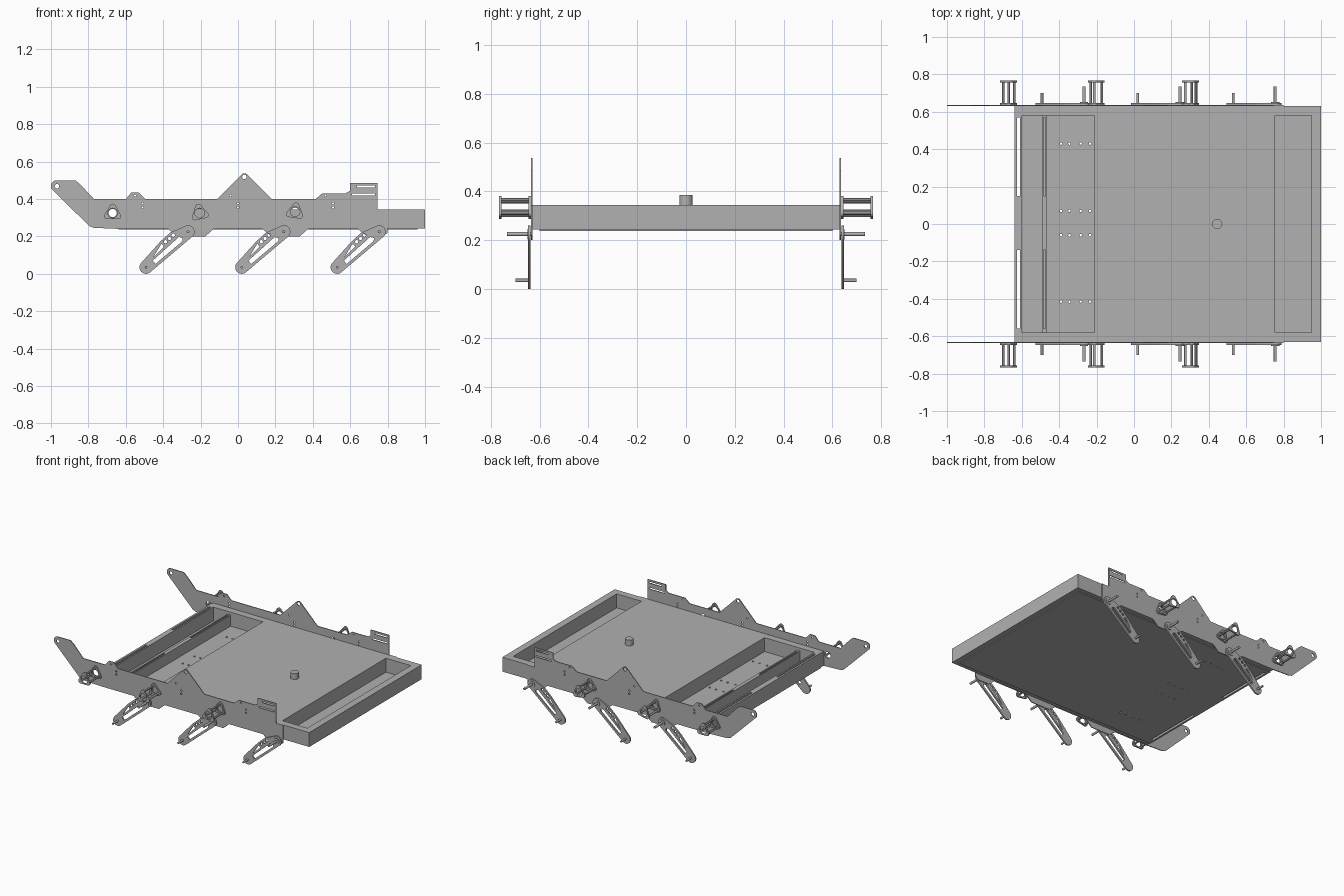
import bpy, bmesh, math
from mathutils import Matrix, Vector

cube = bpy.data.objects.get("Cube")
if cube:
    bpy.data.objects.remove(cube, do_unlink=True)

grey = bpy.data.materials.new("Plain grey metal")
grey.use_nodes = True
grey.diffuse_color = (0.44, 0.44, 0.44, 1)
grey.node_tree.nodes["Principled BSDF"].inputs["Base Color"].default_value = grey.diffuse_color
TO_XZ = Matrix.Rotation(math.pi / 2, 4, 'X')
parts = []


def add_object(name, mesh):
    mesh.materials.clear()
    mesh.materials.append(grey)
    ob = bpy.data.objects.new(name, mesh)
    bpy.context.collection.objects.link(ob)
    parts.append(ob)


def plate(name, loops, thick, matrix):
    """Flat sheet from an outline followed by its holes."""
    cu = bpy.data.curves.new(name + "_profile", 'CURVE')
    cu.dimensions, cu.fill_mode, cu.extrude = '2D', 'BOTH', thick / 2
    for loop in loops:
        sp = cu.splines.new('POLY')
        sp.points.add(len(loop) - 1)
        for p, (x, y) in zip(sp.points, loop):
            p.co = (x, y, 0, 1)
        sp.use_cyclic_u = True
    tmp = bpy.data.objects.new(name + "_profile", cu)
    bpy.context.collection.objects.link(tmp)
    dg = bpy.context.evaluated_depsgraph_get()
    mesh = bpy.data.meshes.new_from_object(tmp.evaluated_get(dg))
    bpy.data.objects.remove(tmp, do_unlink=True)
    mesh.transform(matrix)
    add_object(name, mesh)


def upright(name, loops, x, y, z, thick):
    plate(name, loops, thick, Matrix.Translation((x, y, z)) @ TO_XZ)


def level(name, loops, z0, z1):
    plate(name, loops, z1 - z0, Matrix.Translation((0, 0, (z0 + z1) / 2)))


def rod(name, start, end, r, sides=20):
    a, b = Vector(start), Vector(end)
    bm = bmesh.new()
    bmesh.ops.create_cone(bm, cap_ends=True, segments=sides, radius1=r, radius2=r, depth=(b - a).length)
    turn = (b - a).to_track_quat('Z', 'Y').to_matrix().to_4x4()
    bm.transform(Matrix.Translation((a + b) / 2) @ turn)
    mesh = bpy.data.meshes.new(name)
    bm.to_mesh(mesh)
    bm.free()
    add_object(name, mesh)


def arc(cx, cy, r, a0, a1, n=10):
    angles = [math.radians(a0 + (a1 - a0) * i / n) for i in range(n + 1)]
    return [(cx + r * math.cos(a), cy + r * math.sin(a)) for a in angles]


def circle(cx, cy, r, n=16):
    return arc(cx, cy, r, 0, 360 * (n - 1) / n, n - 1)


def rect(x0, x1, y0, y1):
    return [(x0, y0), (x1, y0), (x1, y1), (x0, y1)]


# Tray: walls and deck with two pockets, thin floor, long wall slots
slots = [rect(-.626, -.61, .15, .57), rect(-.626, -.61, -.56, -.14)]
pockets = [rect(-.6, -.21, -.58, .58), rect(.755, .95, -.58, .58)]
drain_holes = [circle(x, y, .007, 8) for x in (-.39, -.345, -.285, -.235)
               for y in (.43, .07, -.06, -.415)]
level("tray_walls_and_deck", [rect(-.64, 1, -.63, .63)] + pockets + slots, .243, .345)
level("tray_floor", [rect(-.64, .96, -.6, .6)] + slots + drain_holes, .237, .246)

# Slotted cross bar in the rear pocket
bar_slots = [rect(-.483, -.473, .15, .57), rect(-.483, -.473, -.56, -.14)]
level("cross_bar", [rect(-.49, -.464, -.58, .58)] + bar_slots, .246, .325)

# Deck post
rod("deck_post", (.445, 0, .34), (.445, 0, .386), .027, 32)

# Side plate profile
brackets = [(-.67, .325, 0), (-.205, .325, 12), (.305, .332, -8)]
side = (arc(-.97, .47, .03, 225, 90) +
        [(-.87, .5), (-.845, .48), (-.77, .4), (-.6, .4), (-.57, .435), (-.53, .435),
         (-.495, .4), (-.11, .4)] + arc(.034, .515, .022, 135, 45) +
        [(.18, .4), (.415, .4), (.45, .43), (.575, .43), (.6, .445), (.6, .485),
         (.745, .485), (.745, .345), (.8, .345), (.8, .22), (.775, .2), (.69, .2),
         (.64, .24), (.375, .24), (.33, .2), (.18, .2), (.13, .24), (-.13, .24),
         (-.175, .2), (-.32, .2), (-.375, .24), (-.63, .24), (-.77, .246), (-.795, .255)])
side_holes = [circle(.034, .518, .012), circle(-.968, .468, .012),
              rect(.635, .733, .462, .472), rect(.61, .733, .42, .43)]
side_holes += [circle(x, z, .022) for x, z, _ in brackets]
for x in (-.51, 0, .508):
    side_holes += [circle(x - .04, .418, .006, 8), circle(x, .377, .006, 8), circle(x, .355, .006, 8)]

# Leg profile, measured along the line from foot to pivot
FOOT = Vector((-.225, -.19))
ALONG = -FOOT.normalized()
ACROSS = Vector((-ALONG.y, ALONG.x))


def on_leg(points):
    return [tuple(FOOT + ALONG * s + ACROSS * t) for s, t in points]


leg = (arc(0, 0, .035, 100, -50) + arc(FOOT.x, FOOT.y, .035, -50, -220) +
       on_leg([(.151, .056), (.219, .058)]))
leg_holes = [circle(0, 0, .01), on_leg([(.05, -.019), (.24, -.019), (.25, -.008), (.24, .01), (.05, .004)]),
             on_leg([(.065, .016), (.145, .022), (.145, .043)])]
leg_holes += [on_leg(circle(s, .037, .009, 10)) for s in (.168, .195, .222)]

# Mirrored parts on both sides
for label, sy in (("left", 1), ("right", -1)):
    y_name = "back_" if sy > 0 else "front_"
    upright(y_name + "side_plate", [side] + side_holes, 0, sy * .633, 0, .006)

    # Triangular roller brackets: two rings joined by three spacers
    for i, (x, z, tilt) in enumerate(brackets):
        corners, ring = [], []
        for a in (90, 210, 330):
            t = math.radians(a + tilt)
            cx, cz = .034 * math.cos(t), .034 * math.sin(t)
            corners.append((x + cx, z + cz))
            ring += arc(cx, cz, .016, a + tilt - 60, a + tilt + 60, 6)
        for part, y in (("inner", .641), ("outer", .762)):
            upright(f"{y_name}bracket_{part}_ring_{i}", [ring, circle(0, 0, .026)], x, sy * y, z, .01)
        for j, (cx, cz) in enumerate(corners):
            rod(f"{y_name}bracket_spacer_{i}_{j}", (cx, sy * .64, cz), (cx, sy * .764, cz), .007, 12)

    # Swing legs with pivot pin, hub and foot axle
    for i, x in enumerate((-.267, .245, .755)):
        z = .225
        upright(f"{y_name}leg_{i}", [leg] + leg_holes, x, sy * .642, z, .01)
        rod(f"{y_name}leg_hub_{i}", (x, sy * .645, z), (x, sy * .651, z), .022)
        rod(f"{y_name}leg_pivot_pin_{i}", (x, sy * .635, z), (x, sy * .735, z), .008)
        fx, fz = x + FOOT.x, z + FOOT.y
        rod(f"{y_name}leg_foot_axle_{i}", (fx, sy * .638, fz), (fx, sy * .7, fz), .007)

# Smooth round walls, keep sharp edges
bpy.ops.object.select_all(action='DESELECT')
for ob in parts:
    ob.select_set(True)
bpy.context.view_layer.objects.active = parts[0]
bpy.ops.object.shade_smooth_by_angle(angle=math.radians(30))
